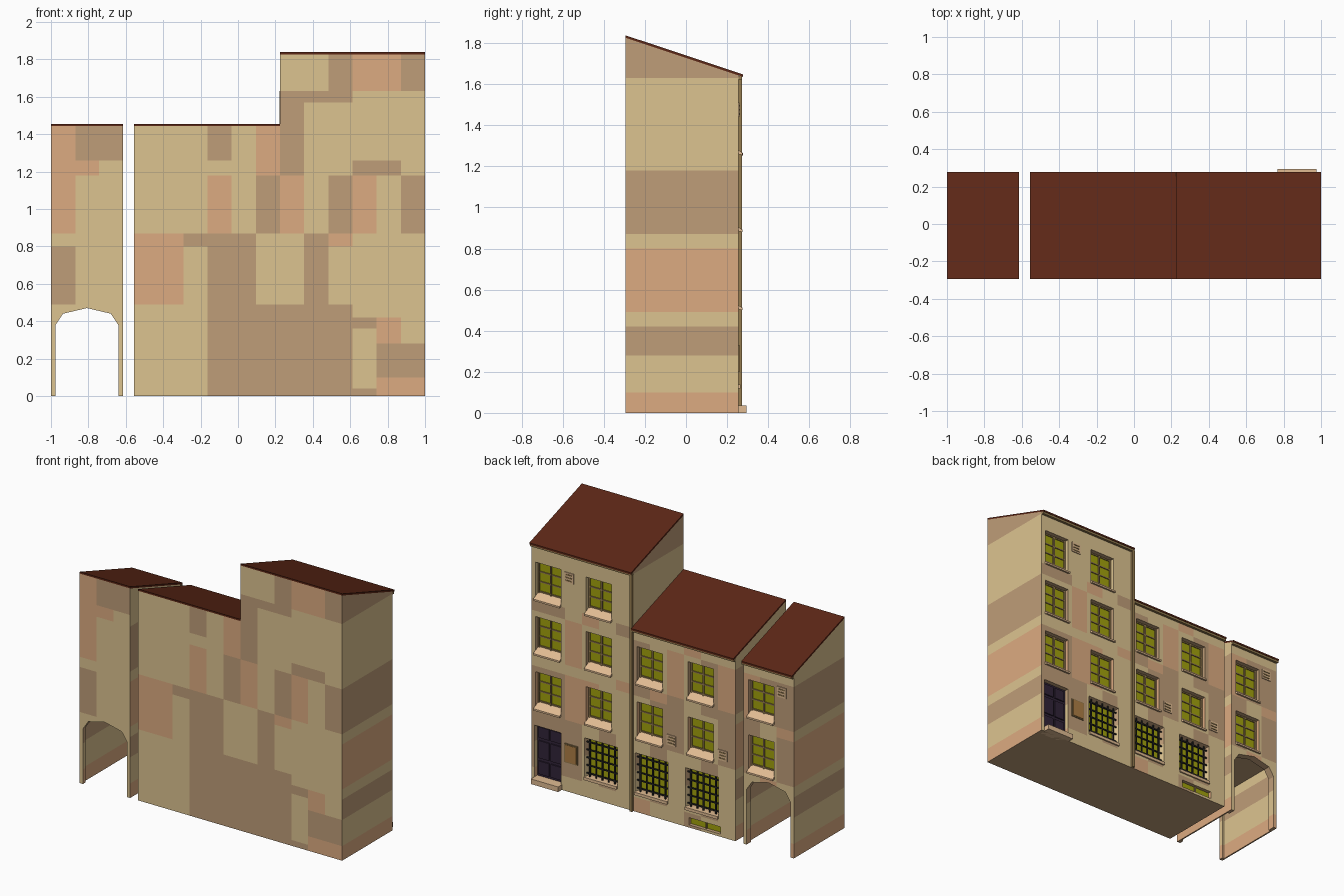
import bpy, bmesh, random
from mathutils import Vector

if "Cube" in bpy.data.objects:
    bpy.data.objects.remove(bpy.data.objects["Cube"])

random.seed(4)


def material(name, rgb):
    m = bpy.data.materials.new(name)
    m.diffuse_color = (*rgb, 1)
    m.use_nodes = True
    m.node_tree.nodes["Principled BSDF"].inputs["Base Color"].default_value = m.diffuse_color
    return m


TAN = material("tan_plaster", (0.72, 0.55, 0.28))
BROWN = material("brown_plaster", (0.52, 0.34, 0.19))
PEACH = material("peach_plaster", (0.72, 0.41, 0.22))
ROOF = material("roof_red", (0.107, 0.02, 0.008))
GLASS = material("glass_yellow", (0.36, 0.36, 0.004))
DOOR = material("door_purple", (0.03, 0.017, 0.04))
IRON = material("iron", (0.02, 0.02, 0.02))
WOOD = material("frame_wood", (0.30, 0.20, 0.08))
SIGN = material("plaque_ochre", (0.42, 0.21, 0.06))
SILL = material("sill_stone", (0.75, 0.50, 0.29))

Y0, Y1, EAVE = -0.295, 0.255, 0.277
parts = {}


def loft(bm, a, b):
    """Closed solid between two matching rings of points."""
    va, vb = [bm.verts.new(p) for p in a], [bm.verts.new(p) for p in b]
    n = len(a)
    faces = [bm.faces.new(va), bm.faces.new(vb[::-1])]
    for i in range(n):
        j = (i + 1) % n
        faces.append(bm.faces.new((va[j], va[i], vb[i], vb[j])))
    bmesh.ops.recalc_face_normals(bm, faces=faces)


def add(name, mat, a, b):
    if name not in parts:
        parts[name] = (bmesh.new(), mat)
    loft(parts[name][0], a, b)


def rect(x0, x1, z0, z1, y):
    return [(x0, y, z0), (x1, y, z0), (x1, y, z1), (x0, y, z1)]


def box(name, mat, x0, x1, y0, y1, z0, z1):
    add(name, mat, rect(x0, x1, z0, z1, y0), rect(x0, x1, z0, z1, y1))


def along_x(name, mat, x0, x1, yz):
    add(name, mat, [(x0, *p) for p in yz], [(x1, *p) for p in yz])


def make_object(name, bm, mats):
    me = bpy.data.meshes.new(name)
    bm.to_mesh(me)
    bm.free()
    for m in mats:
        me.materials.append(m)
    ob = bpy.data.objects.new(name, me)
    bpy.context.scene.collection.objects.link(ob)
    return ob


# painted patches on the blank front wall: x0, x1, z0, z1
BROWN_RECTS = [(-.87, -.6, 1.26, 1.5), (-1, -.87, .49, .8), (-.162, -.033, 1.26, 1.5),
               (-.162, .613, 0, .49), (-.29, .096, .8, .87), (-.162, .096, .49, .87),
               (.355, .484, .49, .87), (.096, .225, .87, 1.18), (.225, .355, 1.18, 1.63),
               (.355, .484, 1.57, 1.63), (.484, .613, 1.57, 1.9), (.87, 1, 1.63, 1.9),
               (.613, .87, 1.18, 1.26), (.484, .613, .87, 1.18), (.87, 1, .87, 1.18),
               (.742, 1, .1, .28), (.613, .742, .36, .42), (.613, .742, 0, .04)]
PEACH_RECTS = [(-1, -.87, .87, 1.5), (-.87, -.742, 1.18, 1.26), (-.555, -.29, .49, .87),
               (-.162, -.033, .87, 1.18), (.096, .225, 1.18, 1.5), (.225, .355, .87, 1.18),
               (.613, .87, 1.63, 1.9), (.484, .613, .8, .87), (.613, .742, .87, 1.18),
               (.742, .87, .28, .42), (.742, 1, 0, .1)]
XCUTS = [1 - .1292 * k for k in range(1, 12)] + [-.742, -.87]
ZCUTS = [.04, .1, .28, .36, .42, .49, .8, .87, 1.18, 1.26, 1.57, 1.63]
BANDS = [(.1, 2), (.28, 0), (.42, 1), (.49, 0), (.8, 2), (.87, 0), (1.18, 1), (1.63, 0), (9, 1)]
back_cells = {}


def patch(c, n):
    """Plaster colour (0 tan, 1 brown, 2 peach) of a wall face."""
    if n.z < -.5 or n.z > .5:
        return 1
    if abs(n.x) > .9:
        return next(m for top, m in BANDS if c.z < top)
    if n.y < -.5:
        for m, rects in ((1, BROWN_RECTS), (2, PEACH_RECTS)):
            if any(a < c.x < b and d < c.z < e for a, b, d, e in rects):
                return m
        return 0
    key = (sum(c.x > x for x in XCUTS), sum(c.z > z for z in (.1, .49, .8, .87, 1.18, 1.26)))
    if key not in back_cells:
        back_cells[key] = random.choice((0, 0, 0, 1, 1, 2))
    return back_cells[key]


def building(name, x0, x1, top, holes):
    slope = (0.19) / (EAVE - Y0)
    zt = top - .012
    prof = [(Y0, 0), (Y1, 0), (Y1, zt - slope * (Y1 - Y0)), (Y0, zt)]
    bm = bmesh.new()
    loft(bm, [(x0, *p) for p in prof], [(x1, *p) for p in prof])
    ob = make_object(name, bm, [TAN, BROWN, PEACH])
    cutters = []
    for a, b in holes:
        bm = bmesh.new()
        loft(bm, a, b)
        cut = make_object("cutter", bm, [])
        cut.hide_render = True
        mod = ob.modifiers.new("opening", 'BOOLEAN')
        mod.operation, mod.solver, mod.object = 'DIFFERENCE', 'EXACT', cut
        cutters.append(cut)
    dg = bpy.context.evaluated_depsgraph_get()
    ev = ob.evaluated_get(dg)
    bm = bmesh.new()
    bm.from_mesh(ev.to_mesh())
    ev.to_mesh_clear()
    ob.modifiers.clear()
    for cut in cutters:
        bpy.data.objects.remove(cut)
    # split into plaster patches
    for axis, cuts in ((Vector((1, 0, 0)), XCUTS), (Vector((0, 0, 1)), ZCUTS)):
        for v in cuts:
            bmesh.ops.bisect_plane(bm, geom=bm.verts[:] + bm.edges[:] + bm.faces[:],
                                   plane_co=axis * v, plane_no=axis)
    bm.normal_update()
    for f in bm.faces:
        f.material_index = patch(f.calc_center_median(), f.normal)
    bm.to_mesh(ob.data)
    bm.free()
    # roof slab and eave strip
    low = top - .19
    along_x("roof", ROOF, x0, x1, [(Y0, zt), (EAVE, low - .012), (EAVE, low), (Y0, top)])
    box("eave_strips", WOOD, x0, x1, Y1 - .002, EAVE - .005, low - .025, low - .008)


def window(cx, z):
    """Upper window in its recess with sloping sill; returns the opening."""
    x0, x1, z0, z1, yb = cx - .097, cx + .097, z, z + .24, Y1 - .038
    box("window_glass", GLASS, x0 + .01, x1 - .01, yb - .002, yb + .004, z0 + .01, z1 - .01)
    w = .011
    for a in (x0, cx - w / 2, x1 - w):
        box("window_frames", WOOD, a, a + w, yb - .002, yb + .012, z0, z1)
    for k in range(4):
        zz = z0 + .025 + k * (z1 - z0 - .025 - w) / 3
        box("window_frames", WOOD, x0, x1, yb - .002, yb + .01, zz, zz + w * .8)
    along_x("window_sills", SILL, x0 - .003, x1 + .003,
            [(yb, z0 - .005), (EAVE - .003, z0 - .02), (EAVE - .003, z0 - .008), (yb, z0 + .028)])
    return rect(x0, x1, z0, z1, yb), rect(x0, x1, z0, z1, Y1 + .05)


def barred_window(cx):
    """Ground floor window with splayed recess and iron bars."""
    h, z0, z1, yb, s = .125, .13, .405, Y1 - .05, .016
    box("window_glass", GLASS, cx - h + s, cx + h - s, yb - .002, yb + .004, z0 + s, z1 - s)
    for k in range(5):
        x = cx - h + .03 + k * (2 * h - .06) / 4
        box("window_bars", IRON, x - .004, x + .004, Y1 - .022, Y1 - .014, z0, z1)
    for k in range(5):
        z = z0 + .03 + k * (z1 - z0 - .06) / 4
        box("window_bars", IRON, cx - h, cx + h, Y1 - .022, Y1 - .014, z - .004, z + .004)
    box("ground_sills", SILL, cx - h, cx + h, yb, EAVE - .012, z0 - .012, z0 + .008)
    t = s * 2  # splay continues slightly past the wall so the cut is clean
    return (rect(cx - h + s, cx + h - s, z0 + s, z1 - s, yb),
            rect(cx - h - s, cx + h + s, z0 - s, z1 + s, yb + .05 * t / s))


def vent(cx, z):
    box("air_vents", SILL, cx - .034, cx + .034, Y1 - .002, Y1 + .006, z - .035, z + .035)
    for k in (-1, 0, 1):
        box("vent_slats", WOOD, cx - .025, cx + .025, Y1, Y1 + .009, z + k * .02 - .004, z + k * .02 + .004)


LEVELS = (.52, .90, 1.275)

# tall house with door
holes = [window(c, z) for c in (.872, .485) for z in LEVELS] + [barred_window(.47)]
dy = Y1 - .04
holes.append((rect(.775, .975, .03, .39, dy), rect(.775, .975, .03, .39, Y1 + .05)))
box("door", DOOR, .775, .975, dy - .002, dy + .01, .03, .39)
for x in (.79, .882):
    for z0, z1 in ((.05, .14), (.16, .28), (.30, .375)):
        box("door_panels", DOOR, x, x + .078, dy, dy + .018, z0, z1)
building("tall_house", .225, 1, 1.838, holes)
box("door_step", SILL, .768, .975, dy, .295, 0, .035)
box("wall_plaque", WOOD, .645, .745, Y1 - .002, Y1 + .006, .20, .33)
box("plaque_face", SIGN, .652, .738, Y1, Y1 + .009, .207, .323)
vent(.71, 1.475)

# middle house with cellar light
holes = [window(c, z) for c in (.097, -.292) for z in LEVELS[:2]]
holes += [barred_window(.085), barred_window(-.30)]
holes.append((rect(-.44, -.2, .018, .068, Y1 - .03), rect(-.44, -.2, .018, .068, Y1 + .05)))
box("window_glass", GLASS, -.44, -.2, Y1 - .032, Y1 - .024, .018, .068)
box("window_frames", WOOD, -.325, -.315, Y1 - .032, Y1 - .015, .018, .068)
building("middle_house", -.555, .225, 1.455, holes)
vent(-.07, .565)
vent(-.46, .565)

# gate house with open arched passage
arch = [(-.975, -.05), (-.975, .38), (-.935, .44), (-.808, .47), (-.68, .44), (-.64, .38), (-.64, -.05)]
holes = [window(-.752, z) for z in LEVELS[:2]]
holes.append((rect(-.99, -.625, -.07, .49, Y0 + .03), rect(-.99, -.625, -.07, .49, Y1 - .05)))
holes.append(([(x, -.5, z) for x, z in arch], [(x, .5, z) for x, z in arch]))
building("gate_house", -1, -.615, 1.455, holes)
vent(-.91, 1.12)

# drainpipe between the houses
box("drain_pipe", WOOD, .222, .240, Y1 - .002, Y1 + .018, 0, 1.63)

for name, (bm, mat) in parts.items():
    make_object(name, bm, [mat])
